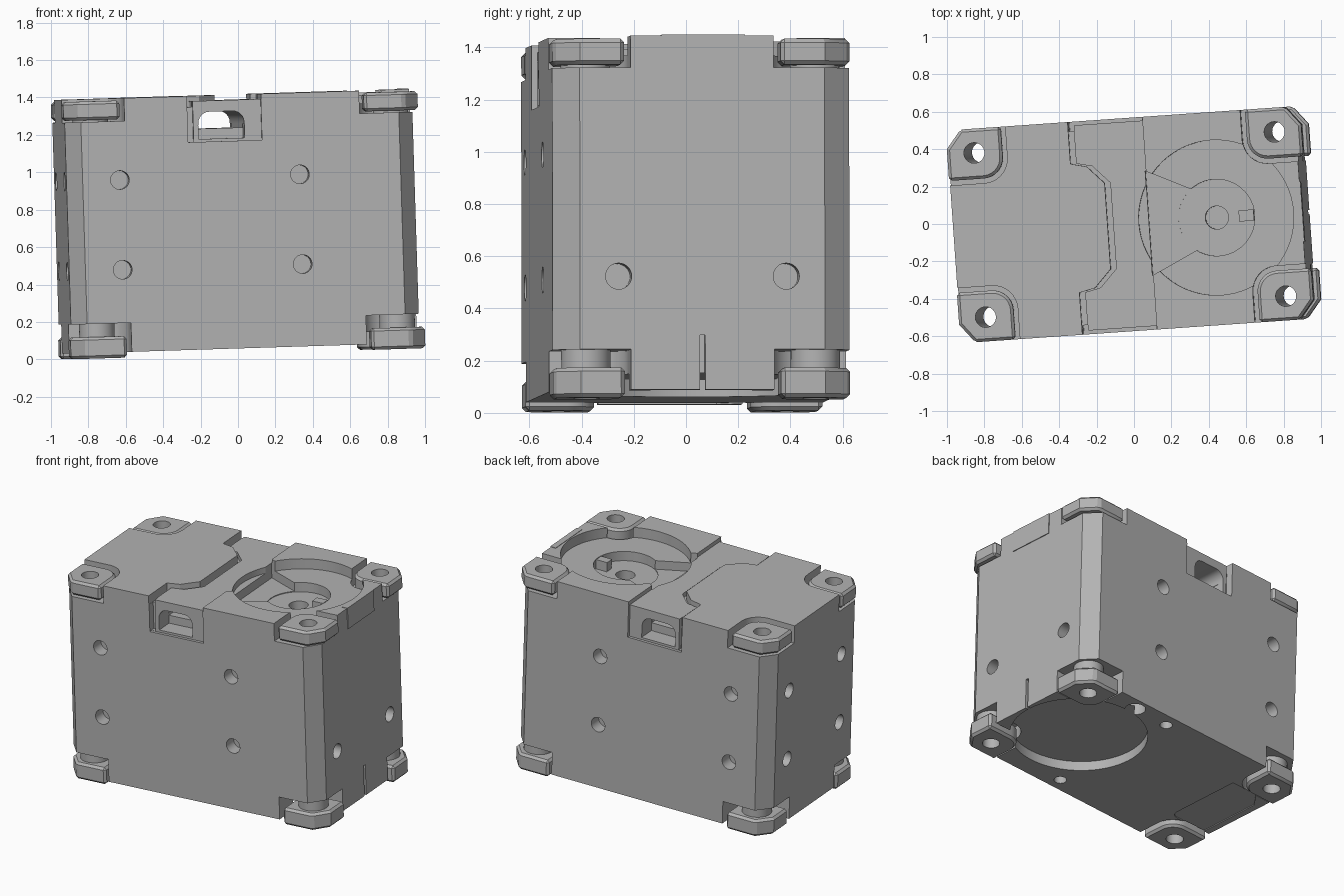
import bpy, bmesh, math
from mathutils import Matrix, Vector

cube = bpy.data.objects.get("Cube")
if cube:
    bpy.data.objects.remove(cube, do_unlink=True)

grey = bpy.data.materials.new("plain_grey")
grey.use_nodes = True
grey.diffuse_color = (0.45, 0.45, 0.45, 1)
grey.node_tree.nodes["Principled BSDF"].inputs["Base Color"].default_value = grey.diffuse_color

# The whole case rests at a slight tilt
TILT = (Matrix.Translation((0.021, 0, 0.06)) @ Matrix.Rotation(math.radians(4), 4, 'Z')
        @ Matrix.Rotation(math.radians(-1.8), 4, 'Y'))
TOP = 1.357
HALF = 0.57
FRONT_END, BACK_END = 0.92, -0.945
DISC = (0.462, 0.005)


def make(name, bm):
    bmesh.ops.recalc_face_normals(bm, faces=bm.faces)
    me = bpy.data.meshes.new(name)
    bm.to_mesh(me)
    bm.free()
    me.materials.append(grey)
    ob = bpy.data.objects.new(name, me)
    bpy.context.collection.objects.link(ob)
    return ob


def prism(name, pts, z0, z1):
    bm = bmesh.new()
    face = bm.faces.new([bm.verts.new((x, y, z0)) for x, y in pts])
    out = bmesh.ops.extrude_face_region(bm, geom=[face])
    for v in out["geom"]:
        if isinstance(v, bmesh.types.BMVert):
            v.co.z = z1
    return make(name, bm)


def box(name, x0, x1, y0, y1, z0, z1):
    return prism(name, [(x0, y0), (x1, y0), (x1, y1), (x0, y1)], z0, z1)


def rod(name, centre, radius, depth, axis='Z', segs=32):
    bm = bmesh.new()
    turn = {'Z': Matrix(), 'X': Matrix.Rotation(math.pi / 2, 4, 'Y'),
            'Y': Matrix.Rotation(math.pi / 2, 4, 'X')}[axis]
    bmesh.ops.create_cone(bm, cap_ends=True, segments=segs, radius1=radius, radius2=radius,
                          depth=depth, matrix=Matrix.Translation(centre) @ turn)
    return make(name, bm)


def apply_mods(ob):
    dg = bpy.context.evaluated_depsgraph_get()
    me = bpy.data.meshes.new_from_object(ob.evaluated_get(dg))
    ob.modifiers.clear()
    ob.data = me


def cut(ob, cutters):
    for c in cutters:
        c.hide_render = True
        m = ob.modifiers.new("cut", 'BOOLEAN')
        m.operation, m.solver, m.object = 'DIFFERENCE', 'EXACT', c
    apply_mods(ob)
    for c in cutters:
        bpy.data.objects.remove(c, do_unlink=True)


def soften(ob, width):
    m = ob.modifiers.new("soft", 'BEVEL')
    m.width, m.segments, m.limit_method, m.angle_limit = width, 1, 'ANGLE', math.radians(40)
    apply_mods(ob)


def corner_outline(sx, sy, inner_x, inner_y, outer_x, outer_y, radius):
    # Outer corner chamfered, inner corner rounded
    pts = [(outer_x, inner_y), (outer_x, outer_y - 0.1), (outer_x - 0.08, outer_y), (inner_x, outer_y)]
    for i in range(9):
        a = math.pi + i / 8 * math.pi / 2
        pts.append((inner_x + radius + radius * math.cos(a), inner_y + radius + radius * math.sin(a)))
    return [(sx * x, sy * y) for x, y in pts]


# Main case with chamfered upright edges
outline = []
for sx, sy, flip in ((1, -1, 0), (1, 1, 1), (-1, 1, 0), (-1, -1, 1)):
    end = FRONT_END if sx > 0 else BACK_END
    pair = [(end - sx * 0.08, sy * HALF), (end, sy * (HALF - 0.1))]
    outline += pair[::-1] if flip else pair
case = prism("case", outline, 0, TOP)

cuts = []
corners = [(sx, sy) for sx in (1, -1) for sy in (1, -1)]
ends = {1: 0.95, -1: 0.95}

# Corner recesses, and the bolt shafts that run the full height
for sx, sy in corners:
    pts = corner_outline(sx, sy, 0.63, 0.275, 1.1, 0.75, 0.13)
    cuts.append(prism("corner_recess", pts, 1.235, 1.5))
    cuts.append(prism("corner_recess", pts, -0.1, 0.155))
    cuts.append(rod("shaft", (sx * 0.805, sy * 0.44, 0.7), 0.055, 2))

# Sunken band across the lid, with a stepped left edge and a groove along it
edge = [(-0.295, 0.7), (-0.295, 0.345), (-0.21, 0.325), (-0.12, 0.23)]
edge += [(x, -y) for x, y in reversed(edge)]
cuts.append(prism("lid_band", edge + [(0.105, -0.7), (0.105, 0.7)], TOP - 0.028, 1.5))
cuts.append(prism("lid_groove", edge + [(x + 0.03, y) for x, y in reversed(edge)], TOP - 0.06, 1.5))

# Round lid pocket, inner well, wedge channel and spindle hole
dx, dy = DISC
cuts.append(rod("disc_pocket", (dx, dy, TOP + 0.03), 0.415, 0.2, segs=64))
cuts.append(rod("inner_well", (dx, dy, TOP), 0.205, 0.27, segs=48))
cuts.append(rod("spindle_hole", (dx, dy, TOP - 0.1), 0.062, 0.3))
cuts.append(prism("wedge", [(0.1, -0.28), (0.39, -0.14), (0.39, 0.14), (0.1, 0.28)], TOP - 0.13, 1.5))

# Carry handle: shallow notch, side slit, finger pocket on both faces
for s in (1, -1):
    lo, hi = sorted((s * (HALF - 0.02), s * 0.7))
    cuts.append(box("handle_notch", -0.292, 0.103, lo, hi, 1.11, 1.5))
    lo, hi = sorted((s * (HALF - 0.05), s * 0.71))
    cuts.append(box("handle_slit", -0.293, -0.262, lo, hi, 1.112, 1.51))
    lo, hi = sorted((s * (HALF - 0.14), s * 0.72))
    cuts.append(box("finger_pocket", -0.235, 0.012, lo, hi, 1.125, 1.2))
arch = [(-0.234, 1.18), (0.011, 1.18)]
for cx, start in ((-0.049, 0), (-0.174, 90)):
    for i in range(7):
        a = math.radians(start + 15 * i)
        arch.append((cx + 0.06 * math.cos(a), 1.21 + 0.06 * math.sin(a)))
tunnel = prism("handle_tunnel", arch, -0.8, 0.8)
tunnel.data.transform(Matrix.Rotation(math.pi / 2, 4, 'X'))
cuts.append(tunnel)

# Threaded mounting holes on the sides and ends
for z in (0.44, 0.92):
    for s in (1, -1):
        for x in (-0.665, 0.3):
            cuts.append(rod("side_hole", (x, s * HALF, z), 0.05, 0.18, 'Y'))
        cuts.append(rod("end_hole", (BACK_END, s * 0.32, z), 0.05, 0.18, 'X'))
for s in (1, -1):
    cuts.append(rod("end_hole", (FRONT_END, s * 0.322, 0.435), 0.05, 0.18, 'X'))
    cuts.append(rod("base_hole", (0.16, s * 0.48, 0), 0.04, 0.16))

# End slit and underside recesses
cuts.append(box("end_slit", FRONT_END - 0.04, 1.1, -0.01, 0.01, -0.1, 0.21))
cuts.append(rod("base_pocket", (dx, 0, 0), 0.435, 0.13, segs=64))
cuts.append(rod("cable_hole", (0.43, 0.48, 0), 0.065, 0.2))
label = prism("label_recess", corner_outline(-1, 1, 0.62, -0.28, 0.9, 0.28, 0.05), -0.1, 0.006)
cuts.append(label)
cut(case, cuts)
parts = [case]

# Corner caps, feet and the posts that carry them
for sx, sy in corners:
    tag = ("left_" if sx > 0 else "right_") + ("back" if sy > 0 else "front")
    pts = corner_outline(sx, sy, 0.655, 0.3, 0.95, HALF, 0.11)
    for name, z0, z1 in (("cap_", 1.245, 1.345), ("foot_", -0.03, 0.085)):
        block = prism(name + tag, pts, z0, z1)
        soften(block, 0.015)
        cut(block, [rod("bore", (sx * 0.805, sy * 0.44, (z0 + z1) / 2), 0.055, 0.5)])
        parts.append(block)
    for name, z in (("foot_post_", 0.12), ("cap_post_", 1.24)):
        post = rod(name + tag, (sx * 0.805, sy * 0.44, z), 0.095, 0.08 if z < 1 else 0.02)
        cut(post, [rod("bore", (sx * 0.805, sy * 0.44, z), 0.055, 0.5)])
        parts.append(post)

# Latch plate on the end and locating key in the well
parts.append(box("latch_plate", 0.885, FRONT_END + 0.005, -0.156, 0.165, 1.215, TOP + 0.003))
parts.append(box("locating_key", dx + 0.12, dx + 0.2, dy - 0.03, dy + 0.03, TOP - 0.14, TOP - 0.07))

# Place everything and smooth the round walls
for ob in bpy.context.view_layer.objects:
    ob.select_set(False)
for ob in parts:
    ob.data.transform(TILT)
    ob.select_set(True)
bpy.context.view_layer.objects.active = case
bpy.ops.object.shade_smooth_by_angle(angle=math.radians(25))
